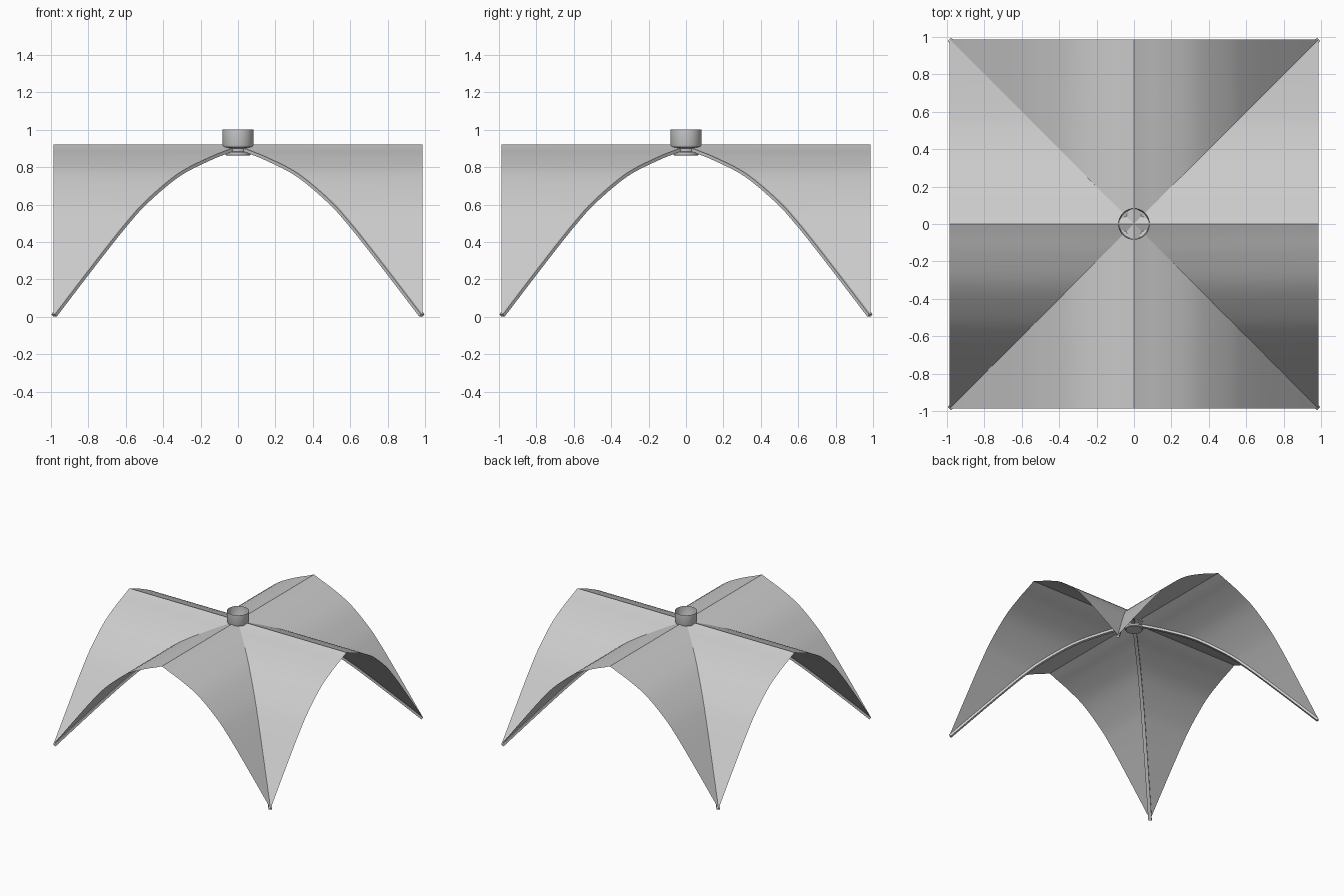
import bpy, math
from mathutils import Vector, Matrix

if "Cube" in bpy.data.objects:
    bpy.data.objects.remove(bpy.data.objects["Cube"])

# Half-arch profile: (distance from ridge, height)
KEYS = [(0, .92), (.06, .894), (.17, .849), (.33, .765), (.5, .622),
        (.6, .512), (.7, .388), (.85, .194), (.987, .014)]
EDGE = KEYS[-1][0]


def smooth(keys, n=4):
    """Catmull-Rom samples through the key points."""
    p = [Vector(k) for k in keys]
    p = [2 * p[0] - p[1]] + p + [2 * p[-1] - p[-2]]
    out = []
    for a, b, c, d in zip(p, p[1:], p[2:], p[3:]):
        for i in range(n):
            t = i / n
            out.append(.5 * (2 * b + (c - a) * t + (2 * a - 5 * b + 4 * c - d) * t * t
                             + (3 * b - a - 3 * c + d) * t ** 3))
    return out + [p[-2]]


def make(name, verts, faces, turn=0, angle=30):
    me = bpy.data.meshes.new(name)
    me.from_pydata(verts, [], faces)
    me.transform(Matrix.Rotation(turn, 4, 'Z'))
    me.update()
    ob = bpy.data.objects.new(name, me)
    bpy.context.collection.objects.link(ob)
    bpy.ops.object.select_all(action='DESELECT')
    ob.select_set(True)
    bpy.context.view_layer.objects.active = ob
    bpy.ops.object.shade_smooth_by_angle(angle=math.radians(angle))
    return ob


arch = smooth(KEYS)

# Vault webs: pointed barrel segments cut off along the diagonals
line = [(-p.x, p.y) for p in reversed(arch[1:])] + [(p.x, p.y) for p in arch]
web_v = []
for x, z in line:
    web_v += [(x, -abs(x), z), (x, -EDGE, z)]
web_f = [(2 * i, 2 * i + 1, 2 * i + 3, 2 * i + 2) for i in range(len(line) - 1)]

# Diagonal ribs: slim rectangular section hung under each groin
W, D = .013, .018
path = [Vector((p.x * math.sqrt(2), p.y)) for p in arch if p.x >= .04]
rib_v = []
for i, p in enumerate(path):
    t = (path[min(i + 1, len(path) - 1)] - path[max(i - 1, 0)]).normalized()
    low = p + Vector((t.y, -t.x)) * D
    rib_v += [(p.x, -W, p.y), (p.x, W, p.y), (low.x, W, low.y), (low.x, -W, low.y)]
rib_f = [(4 * i + k, 4 * i + (k + 1) % 4, 4 * i + 4 + (k + 1) % 4, 4 * i + 4 + k)
         for i in range(len(path) - 1) for k in range(4)]
n = len(rib_v)
rib_f += [(3, 2, 1, 0), (n - 4, n - 3, n - 2, n - 1)]

for i, side in enumerate(("front", "right", "back", "left")):
    make(side + "_web", web_v, web_f, i * math.pi / 2)
    make(f"{side}_diagonal_rib", rib_v, rib_f, math.pi / 4 + (i - 1) * math.pi / 2)

# Keystone boss: open thin collar on a neck with a small lip below
PROF = [(.083, 1), (.083, .92), (.078, .908), (.05, .9), (.048, .884),
        (.067, .88), (.067, .866), (.062, .862)]
S = 32
boss_v = [(r * math.cos(2 * math.pi * k / S), r * math.sin(2 * math.pi * k / S), z)
          for r, z in PROF for k in range(S)]
boss_f = [((j + 1) * S + k, (j + 1) * S + (k + 1) % S, j * S + (k + 1) % S, j * S + k)
          for j in range(len(PROF) - 1) for k in range(S)]
boss_f.append(tuple(reversed(range((len(PROF) - 1) * S, len(PROF) * S))))
make("keystone_boss", boss_v, boss_f)
